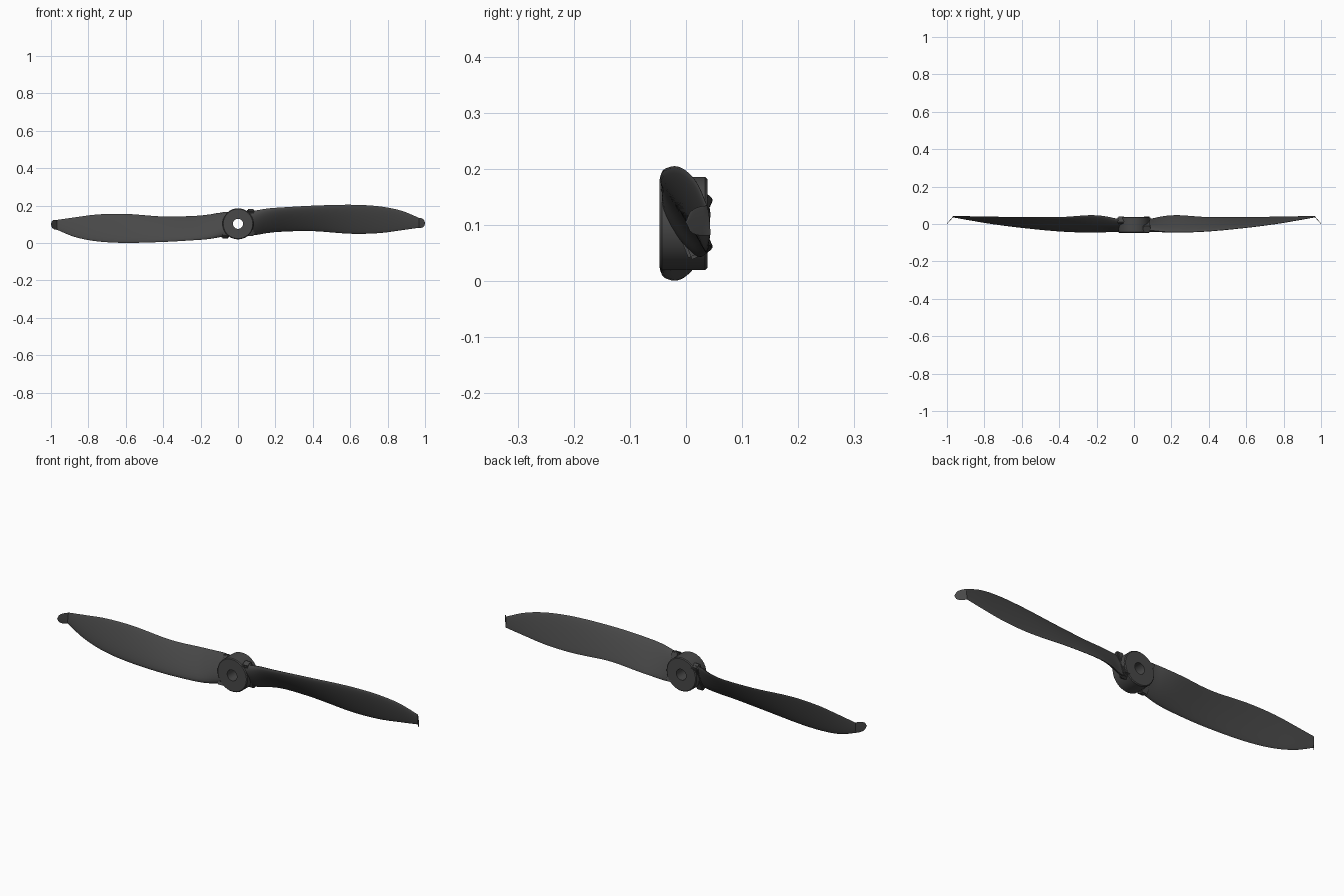
import bpy, bmesh, math
from mathutils import Vector, Matrix

cube = bpy.data.objects.get("Cube")
if cube:
    bpy.data.objects.remove(cube, do_unlink=True)

AXIS_Z = 0.103
charcoal = bpy.data.materials.new("charcoal plastic")
charcoal.use_nodes = True
COLOR = (0.065, 0.065, 0.065, 1)
charcoal.diffuse_color = COLOR
charcoal.node_tree.nodes["Principled BSDF"].inputs["Base Color"].default_value = COLOR


def finish(bm, name, half_turn=False, angle=35):
    """Turn a bmesh into a smooth object, optionally swung half a turn about the shaft."""
    if half_turn:
        pivot = Vector((0, 0, AXIS_Z))
        bmesh.ops.rotate(bm, verts=bm.verts, cent=pivot, matrix=Matrix.Rotation(math.pi, 3, 'Y'))
    bmesh.ops.recalc_face_normals(bm, faces=bm.faces)
    mesh = bpy.data.meshes.new(name)
    bm.to_mesh(mesh)
    bm.free()
    mesh.materials.append(charcoal)
    obj = bpy.data.objects.new(name, mesh)
    bpy.context.collection.objects.link(obj)
    bpy.ops.object.select_all(action='DESELECT')
    obj.select_set(True)
    bpy.context.view_layer.objects.active = obj
    bpy.ops.object.shade_smooth_by_angle(angle=math.radians(angle))
    return obj


def catmull(rows, steps):
    """Smooth interpolation through a list of stations."""
    out = []
    for i in range(len(rows) - 1):
        a, b = rows[max(i - 1, 0)], rows[i]
        c, d = rows[i + 1], rows[min(i + 2, len(rows) - 1)]
        for s in range(steps):
            t = s / steps
            out.append([0.5 * (2*q + (r - p)*t + (2*p - 5*q + 4*r - u)*t*t
                               + (3*q - p - 3*r + u)*t**3)
                        for p, q, r, u in zip(a, b, c, d)])
    out.append(list(rows[-1]))
    return out


# Blade stations: x, leading edge y z, trailing edge y z, thickness
STATIONS = [
    (0.06, -0.032, 0.165, 0.025, 0.045, 0.045),
    (0.10, -0.035, 0.175, 0.029, 0.044, 0.040),
    (0.16, -0.041, 0.185, 0.042, 0.054, 0.030),
    (0.24, -0.044, 0.191, 0.047, 0.061, 0.024),
    (0.40, -0.038, 0.200, 0.037, 0.064, 0.020),
    (0.60, -0.019, 0.205, 0.037, 0.050, 0.016),
    (0.75, 0.000, 0.197, 0.039, 0.053, 0.013),
    (0.87, 0.020, 0.174, 0.041, 0.068, 0.010),
    (0.967, 0.037, 0.135, 0.043, 0.082, 0.006),
]


def winglet_stations(count=7):
    """Rounded tip bent sharply towards the front."""
    rows = []
    for i in range(1, count + 1):
        t = i / count
        half = 0.0265 * math.sqrt(max(1 - t**3, 0.004))
        y = 0.04 - 0.039 * t
        mid = 0.1085 - 0.003 * t
        rows.append((0.967 + 0.033 * t, y, mid + half, y, mid - half, 0.006 - 0.003 * t))
    return rows


def build_blade(name, half_turn):
    bm = bmesh.new()
    sides = 24
    rings = []
    for x, ly, lz, ty, tz, thick in catmull(STATIONS, 5) + winglet_stations():
        lead, trail = Vector((x, ly, lz)), Vector((x, ty, tz))
        chord = trail - lead
        front = Vector((0, -chord.z, chord.y)).normalized()
        if front.y > 0:
            front = -front
        ring = []
        for k in range(sides):
            a = 2 * math.pi * k / sides
            u = (1 - math.cos(a)) / 2
            # Fuller on the front face and towards the leading edge
            h = math.sin(a) * thick * (0.62 if a < math.pi else 0.38) * (1.15 - 0.45 * u)
            ring.append(bm.verts.new(lead + chord * u + front * h))
        rings.append(ring)
    for r0, r1 in zip(rings, rings[1:]):
        for k in range(sides):
            n = (k + 1) % sides
            bm.faces.new((r0[k], r0[n], r1[n], r1[k]))
    bm.faces.new(rings[0])
    bm.faces.new(rings[-1])
    finish(bm, name, half_turn)


def build_collar(name, half_turn):
    """Tilted clamp block where the blade meets the hub."""
    bm = bmesh.new()
    bmesh.ops.create_cube(bm, size=1)
    bmesh.ops.scale(bm, vec=(0.038, 0.038, 0.142), verts=bm.verts)
    bmesh.ops.bevel(bm, geom=bm.edges[:], offset=0.005, segments=2, affect='EDGES')
    bmesh.ops.rotate(bm, verts=bm.verts, matrix=Matrix.Rotation(math.radians(22), 3, 'X'))
    bmesh.ops.translate(bm, vec=(0.068, -0.003, 0.11), verts=bm.verts)
    finish(bm, name, half_turn)


def build_hub():
    """Lathed cylinder with a through bore for the shaft."""
    profile = [(0.027, -0.047), (0.079, -0.047), (0.083, -0.043),
               (0.083, 0.034), (0.079, 0.038), (0.027, 0.038)]
    sides = 48
    bm = bmesh.new()
    rings = []
    for r, y in profile:
        rings.append([bm.verts.new((r * math.cos(2 * math.pi * k / sides), y,
                                    AXIS_Z + r * math.sin(2 * math.pi * k / sides)))
                      for k in range(sides)])
    for r0, r1 in zip(rings, rings[1:] + rings[:1]):
        for k in range(sides):
            n = (k + 1) % sides
            bm.faces.new((r0[k], r0[n], r1[n], r1[k]))
    finish(bm, "hub")


build_hub()
for side, turned in (("left", False), ("right", True)):
    build_blade(side + "_blade", turned)
    build_collar(side + "_collar", turned)
